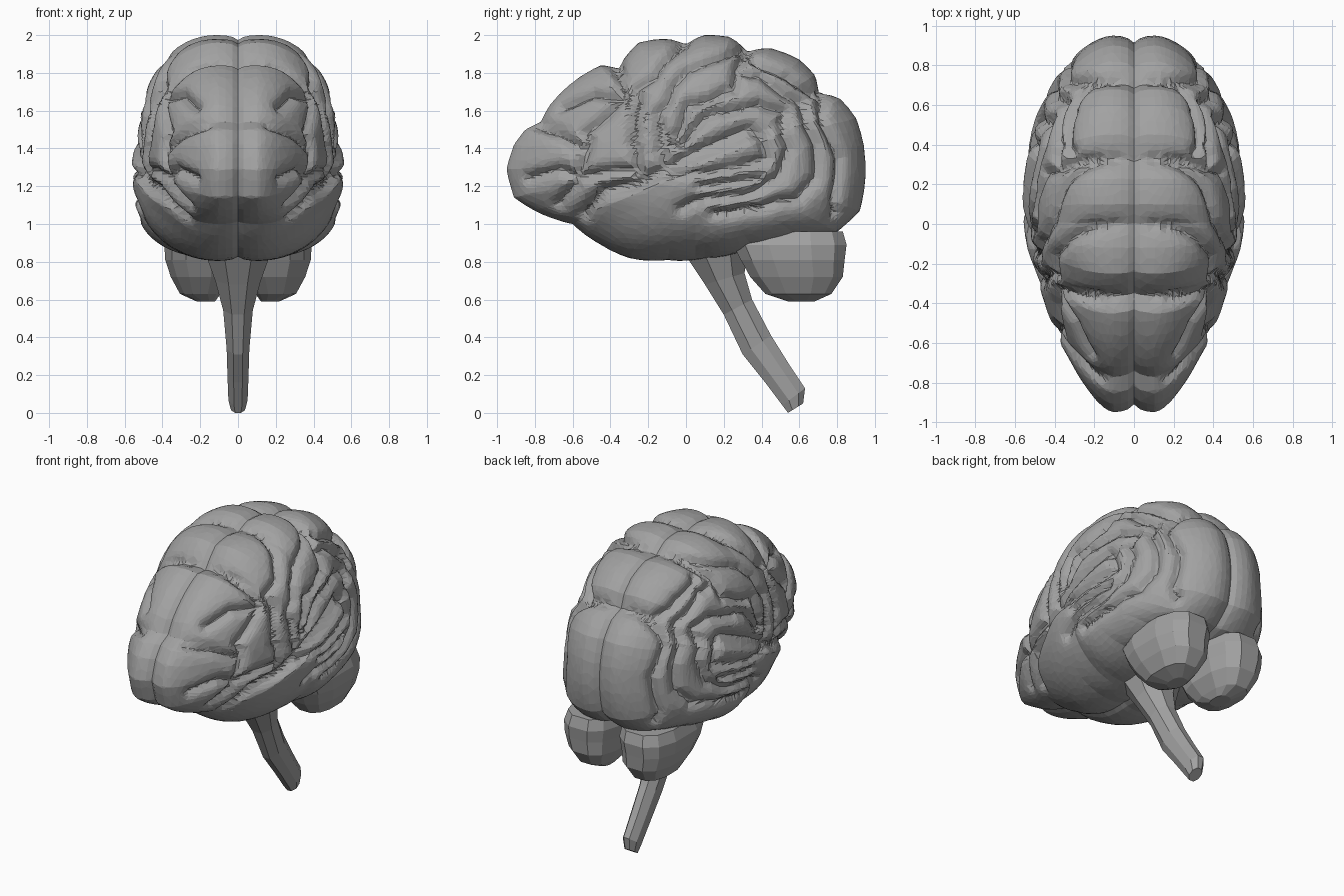
import bpy
import bmesh
import math
from mathutils import Vector
from mathutils.kdtree import KDTree

cube = bpy.data.objects.get("Cube")
if cube:
    bpy.data.objects.remove(cube, do_unlink=True)

# One plain grey for the whole model
grey = bpy.data.materials.new("tissue_grey")
grey.use_nodes = True
grey.diffuse_color = (0.36, 0.36, 0.36, 1)
shader = next(n for n in grey.node_tree.nodes if n.type == 'BSDF_PRINCIPLED')
shader.inputs["Base Color"].default_value = grey.diffuse_color
shader.inputs["Roughness"].default_value = 0.8

# Side outline of the cerebrum as (y, z), and the centre it is measured from
CENTRE_Y, CENTRE_Z = 0.05, 1.35
OUTLINE = [
    (.95, 1.25), (.94, 1.42), (.9, 1.56), (.82, 1.66), (.71, 1.7), (.68, 1.79),
    (.6, 1.87), (.45, 1.93), (.33, 1.92), (.23, 1.99), (.1, 2), (0, 1.96),
    (-.12, 1.98), (-.25, 1.96), (-.36, 1.83), (-.45, 1.84), (-.6, 1.75),
    (-.72, 1.63), (-.77, 1.54), (-.85, 1.5), (-.91, 1.42), (-.95, 1.29),
    (-.91, 1.14), (-.8, 1.07), (-.6, 1), (-.45, .89), (-.3, .82), (-.1, .81),
    (.1, .82), (.35, .88), (.6, .93), (.8, .96), (.92, 1.07)]

# Folds drawn as (y, z) paths, grouped by region
TEMPORAL = [
    [(-.53, 1.05), (-.45, 1.17), (-.25, 1.22), (0, 1.36), (.15, 1.43), (.32, 1.5),
     (.41, 1.47), (.43, 1.35)],
    [(-.1, 1.28), (.1, 1.27), (.3, 1.31), (.43, 1.35)],
    [(-.02, 1.08), (.08, 1.13), (.38, 1.17), (.5, 1.25), (.55, 1.4), (.51, 1.58),
     (.4, 1.64), (.1, 1.57), (-.02, 1.42)],
    [(.15, 1.05), (.62, 1.13), (.7, 1.25), (.7, 1.42), (.63, 1.6), (.5, 1.72)],
    [(.08, 1.2), (.4, 1.24)]]
FRONTAL = [
    [(-.36, 1.83), (-.34, 1.68), (-.42, 1.58), (-.52, 1.48), (-.56, 1.35),
     (-.6, 1.24), (-.68, 1.1)],
    [(-.78, 1.52), (-.68, 1.48), (-.57, 1.4)],
    [(-.85, 1.24), (-.7, 1.29), (-.6, 1.24), (-.4, 1.28), (-.27, 1.28)],
    [(-.66, 1.62), (-.5, 1.69), (-.35, 1.67)],
    [(-.27, 1.24), (-.28, 1.5), (-.25, 1.7), (-.12, 1.87), (0, 1.97)]]
CROWN = [
    [(-.12, 1.3), (-.15, 1.55), (-.07, 1.74), (.08, 1.86), (.2, 1.9), (.33, 1.93)],
    [(-.06, 1.42), (0, 1.62), (.25, 1.71), (.27, 1.82), (.33, 1.93)],
    [(.27, 1.8), (.4, 1.8), (.5, 1.72)],
    [(.36, 1.87), (.55, 1.79), (.68, 1.68)],
    [(.71, 1.7), (.74, 1.55), (.82, 1.35), (.8, 1.05)]]


def polar(y, z):
    return math.atan2(z - CENTRE_Z, y - CENTRE_Y), math.hypot(y - CENTRE_Y, z - CENTRE_Z)


def clamp(value):
    return max(0, min(1, value))


RIM = sorted(polar(*p) for p in OUTLINE)
RIM = [(RIM[-1][0] - math.tau, RIM[-1][1])] + RIM + [(RIM[0][0] + math.tau, RIM[0][1])]


def rim_radius(angle):
    angle = math.remainder(angle, math.tau)
    for (a, ra), (b, rb) in zip(RIM, RIM[1:]):
        if a <= angle <= b:
            return ra + (rb - ra) * (angle - a) / max(b - a, 1e-6)
    return RIM[0][1]


def dome(angle, t):
    """Point on the unfolded left hemisphere; t runs from its side to its rim."""
    t = min(t, 1)
    # The outline's dips fade out away from the rim
    even = sum(rim_radius(angle + k * .07) for k in range(-3, 4)) / 7
    r = t * (even + (rim_radius(angle) - even) * t ** 6)
    c, s = math.cos(angle), math.sin(angle)
    y, z = CENTRE_Y + r * c, CENTRE_Z + r * s
    # Squarer section over the lower back, where it overhangs the cerebellum
    power = 2.25 + .13 * c + .03 * s - .52 * c * c + 3 * max(-s, 0) ** 2 * max(c, 0)
    x = .1 + .44 * max(1 - t ** power, 0) ** (1 / power)
    # The temporal lobe stands proud below its fissure
    below = 1.22 + .42 * (y + .25) - z
    x += .03 * clamp(below / .05) * clamp((y + .54) / .06) * (1 - t ** 4)
    return Vector((x, y, z))


def add_object(name, bm, mirrored, keep=1):
    mesh = bpy.data.meshes.new(name)
    bm.to_mesh(mesh)
    bm.free()
    mesh.materials.append(grey)
    obj = bpy.data.objects.new(name, mesh)
    bpy.context.collection.objects.link(obj)
    if keep < 1:
        obj.modifiers.new("Facets", 'DECIMATE').ratio = keep
    if mirrored:
        obj.modifiers.new("Mirror", 'MIRROR')


def fold_tree():
    points = []
    for path in TEMPORAL + FRONTAL + CROWN:
        for a, b in zip(path, path[1:]):
            for i in range(20):
                p = Vector(a).lerp(Vector(b), i / 19)
                angle, r = polar(*p)
                points.append(dome(angle, r / rim_radius(angle)))
    tree = KDTree(len(points))
    for i, p in enumerate(points):
        tree.insert(p, i)
    tree.balance()
    return tree


# Cerebrum: a square grid wrapped onto the dome, with its edge turned in at the midline
def build_cerebrum(rings=60, depth=.044, width=.032):
    bm = bmesh.new()
    lip = [(.065, .996), (.03, .985), (0, .96)]
    total = rings + len(lip)
    bmesh.ops.create_grid(bm, x_segments=2 * total, y_segments=2 * total, size=1)
    midline = []
    for v in bm.verts:
        u, w = v.co.x, v.co.y
        ring = round(max(abs(u), abs(w)) * total)
        if abs(u) >= abs(w):
            angle = math.pi / 4 * w / u if u else 0
            flip = u < 0
        else:
            angle = math.pi / 2 - math.pi / 4 * u / w
            flip = w < 0
        if flip:
            angle += math.pi
        v.co = dome(angle, math.sin(min(ring / rings, 1) * math.pi / 2))
        if ring > rings:
            x, scale = lip[ring - rings - 1]
            v.co = (x, CENTRE_Y + (v.co.y - CENTRE_Y) * scale,
                    CENTRE_Z + (v.co.z - CENTRE_Z) * scale)
        if ring == total:
            midline.append(v)
    bm.normal_update()

    # Sink the folds, more gently towards the rim
    tree = fold_tree()
    for v in bm.verts:
        distance = tree.find(v.co)[2]
        sink = depth * (.35 + .65 * clamp((v.co.x - .1) / .15))
        v.co -= v.normal * sink * math.exp(-(distance / width) ** 1.5)
        v.co.x = max(v.co.x, .004)
    for v in midline:
        v.co.x = 0
    add_object("cerebrum", bm, True, .2)


def loft(name, sections, sides, roundness, mirrored):
    """Skin rings given as front (y, z), back (y, z), centre x and half width."""
    bm = bmesh.new()
    loops = []
    for front, back, cx, half in sections:
        f, b = Vector((cx, *front)), Vector((cx, *back))
        loop = []
        for i in range(sides):
            a = math.tau * (i + .5) / sides
            c, s = [math.copysign(abs(k) ** roundness, k) for k in (math.cos(a), math.sin(a))]
            p = (f + b) / 2 + (f - b) / 2 * c / math.cos(math.pi / sides) ** roundness
            p.x += half * s
            loop.append(bm.verts.new(p))
        loops.append(loop)
    for low, high in zip(loops, loops[1:]):
        for i in range(sides):
            j = (i + 1) % sides
            bm.faces.new((low[i], low[j], high[j], high[i]))
    bm.faces.new(loops[0])
    bm.faces.new(loops[-1])
    bmesh.ops.recalc_face_normals(bm, faces=bm.faces)
    add_object(name, bm, mirrored)


build_cerebrum()

# Cerebellum: two boxy rounded lobes tucked under the back
lobe = [(.54, .68, .59, .17, .05), (.42, .77, .63, .2, .11), (.34, .83, .72, .2, .16),
        (.29, .84, .81, .21, .18), (.25, .85, .89, .205, .19), (.28, .83, .96, .2, .17)]
loft("cerebellum", [((y0, z), (y1, z), cx, half) for y0, y1, z, cx, half in lobe],
     12, .75, True)

# Brain stem: a tapering stalk sweeping backwards
loft("brain_stem", [
    ((-.02, .86), (.33, .92), 0, .2), ((.1, .68), (.31, .74), 0, .13),
    ((.2, .52), (.35, .6), 0, .085), ((.3, .31), (.45, .41), 0, .065),
    ((.42, .16), (.55, .25), 0, .06), ((.51, .04), (.63, .13), 0, .055),
    ((.54, 0), (.62, .05), 0, .04)], 8, 1, False)
